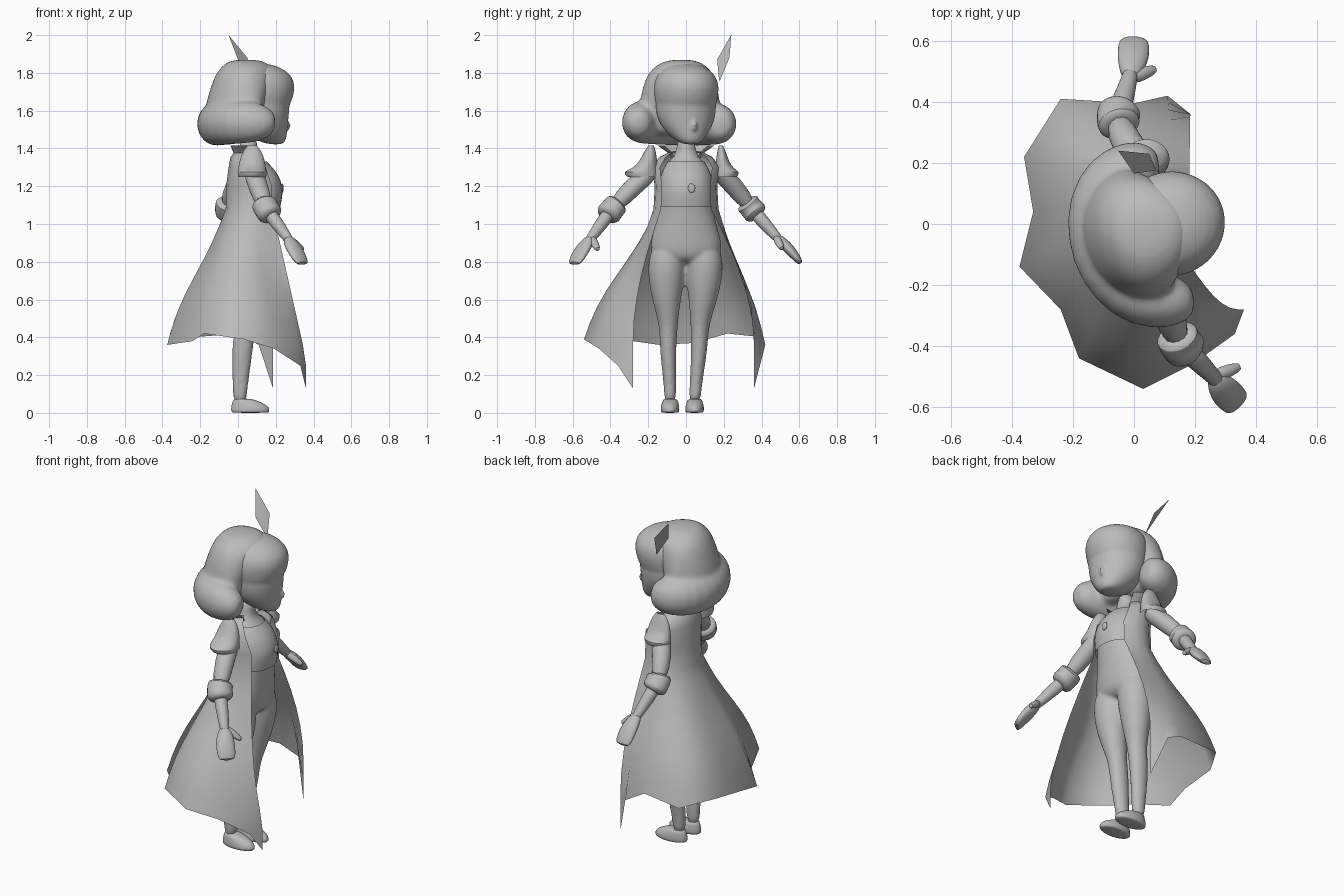
import bpy
import bmesh
from math import cos, sin, pi, radians, tau
from mathutils import Vector, Matrix

cube = bpy.data.objects.get("Cube")
if cube:
    bpy.data.objects.remove(cube, do_unlink=True)

clay = bpy.data.materials.new("clay_grey")
clay.use_nodes = True
colour = (0.5, 0.5, 0.5, 1)
clay.diffuse_color = colour
clay.node_tree.nodes["Principled BSDF"].inputs["Base Color"].default_value = colour

SIDES = 16
HEAD = Matrix.Translation((0.02, -0.03, 0)) @ Matrix.Rotation(radians(17), 4, "Z")


def surface(name, rows, closed=True, caps=True, smooth=1, matrix=None):
    """Skin a list of equally long point rows into one object."""
    bm = bmesh.new()
    grid = [[bm.verts.new(matrix @ Vector(p) if matrix else p) for p in row] for row in rows]
    count = len(rows[0])
    for low, high in zip(grid, grid[1:]):
        for i in range(count if closed else count - 1):
            j = (i + 1) % count
            bm.faces.new((low[i], low[j], high[j], high[i]))
    if closed and caps:
        bm.faces.new(grid[0])
        bm.faces.new(grid[-1])
    bmesh.ops.recalc_face_normals(bm, faces=bm.faces)
    mesh = bpy.data.meshes.new(name)
    bm.to_mesh(mesh)
    bm.free()
    mesh.materials.append(clay)
    obj = bpy.data.objects.new(name, mesh)
    bpy.context.collection.objects.link(obj)
    bpy.ops.object.select_all(action="DESELECT")
    obj.select_set(True)
    bpy.context.view_layer.objects.active = obj
    bpy.ops.object.shade_smooth_by_angle(angle=radians(60))
    if smooth:
        subdivision = obj.modifiers.new("subdivision", "SUBSURF")
        subdivision.levels = subdivision.render_levels = smooth
    return obj


def blend(name, parts, voxel, rounds):
    """Fuse overlapping closed parts into one soft form."""
    bpy.ops.object.select_all(action="DESELECT")
    for part in parts:
        part.select_set(True)
    bpy.context.view_layer.objects.active = parts[0]
    bpy.ops.object.join()
    obj = parts[0]
    obj.name = name
    fuse = obj.modifiers.new("fuse", "REMESH")
    fuse.mode = "VOXEL"
    fuse.voxel_size = voxel
    fuse.use_smooth_shade = True
    soften = obj.modifiers.new("soften", "SMOOTH")
    soften.iterations = rounds


def ring(z, cx, cy, rx, ry, back=None):
    """Level ellipse; back gives a different depth behind the centre."""
    points = []
    for i in range(SIDES):
        a = tau * i / SIDES
        depth = back if back and cos(a) < 0 else rx
        points.append((cx + depth * cos(a), cy + ry * sin(a), z))
    return points


def stack(name, rings, **options):
    return surface(name, [ring(*r) for r in rings], **options)


def limb(name, path, radii):
    """Tube along a path; each radius is (width, thickness)."""
    path = [Vector(p) for p in path]
    rows = []
    for i, p in enumerate(path):
        d = (path[min(i + 1, len(path) - 1)] - path[max(i - 1, 0)]).normalized()
        u = d.cross(Vector((0, 0, 1))).normalized()
        v = u.cross(d)
        w, t = radii[i]
        rows.append([p + u * w * cos(tau * k / 12) + v * t * sin(tau * k / 12) for k in range(12)])
    return surface(name, rows)


def ball(name, centre, size, matrix=None):
    x, y, z = centre
    rows = []
    for i in range(1, 10):
        a = radians(18 * i)
        rows.append(ring(z - size[2] * cos(a), x, y, size[0] * sin(a), size[1] * sin(a)))
    return surface(name, rows, matrix=matrix)


# Body from hips to neck, fused with the legs; shoes lean slightly to one side
figure = [stack("body", [
    (.79, .075, 0, .06, .1), (.82, .075, 0, .1, .17), (.87, .075, 0, .115, .2),
    (.95, .08, 0, .117, .18), (1.05, .09, 0, .115, .15), (1.18, .1, 0, .13, .135),
    (1.27, .09, 0, .11, .13), (1.34, .06, 0, .07, .09), (1.37, .05, 0, .052, .052),
    (1.47, .06, 0, .048, .048)])]
for side, label in ((1, "left"), (-1, "right")):
    def placed(rings):
        return [(z, x, side * y - .02 * (1 - z / .9), rx, ry) for z, x, y, rx, ry in rings]
    figure.append(stack(label + "_leg", placed([
        (.9, .075, .09, .09, .085), (.8, .073, .1, .104, .104), (.7, .07, .1, .096, .096),
        (.58, .06, .096, .076, .074), (.47, .042, .083, .056, .05), (.38, .027, .083, .058, .046),
        (.28, .02, .08, .053, .041), (.15, .011, .068, .042, .033), (.04, .01, .065, .036, .033)])))
    stack(label + "_shoe", placed([
        (0, .065, .065, .096, .044), (.005, .065, .065, .104, .05), (.03, .065, .065, .104, .051),
        (.055, .05, .065, .082, .044), (.078, .02, .065, .046, .037)]))
blend("body_and_legs", figure, .011, 4)

# Vest
stack("vest", [
    (1.09, .1, 0, .127, .15), (1.13, .1, 0, .135, .15), (1.19, .1, 0, .144, .146),
    (1.27, .09, 0, .125, .138), (1.33, .07, 0, .085, .1)], caps=False)
ball("vest_button", (.234, .03, 1.19), (.008, .02, .025))

# Long coat: bodice rings running into a flared skirt, open at the front
COLUMNS = 13
hem = [(.36, -.28, .13), (.33, -.36, .25), (.19, -.46, .34), (.03, -.54, .39),
       (-.18, -.44, .42), (-.24, -.28, .38), (-.375, -.14, .36), (-.33, .04, .37),
       (-.36, .22, .42), (-.24, .41, .4), (0, .395, .42), (.11, .42, .36), (.185, .36, .13)]


def arc(z, cx, rx, ry, start=50):
    """Level arc round the back, open towards the front."""
    points = []
    for i in range(COLUMNS):
        a = -radians(start + (360 - 2 * start) * i / (COLUMNS - 1))
        points.append(Vector((cx + rx * cos(a), ry * sin(a), z)))
    return points


waist = arc(1.08, .085, .15, .172)
rows = [arc(1.385, .045, .06, .08), arc(1.355, .05, .09, .14), arc(1.3, .07, .12, .18),
        arc(1.2, .085, .148, .166), waist]
for step in range(1, 9):
    t = step / 8
    row = []
    for top, end in zip(waist, hem):
        if end[2] < .2:
            ahead, aside = min(1, 1.2 * t), sin(pi / 2 * min(1, t / .75))
        else:
            ahead = aside = t - .04 * sin(tau * t) + .04 * sin(pi * t)
        row.append((top.x + (end[0] - top.x) * ahead, top.y + (end[1] - top.y) * aside,
                    top.z + (end[2] - top.z) * t))
    rows.append(row)
surface("long_coat", rows, closed=False, smooth=0)
surface("coat_collar", [arc(1.35, .045, .065, .075), arc(1.38, .045, .07, .1),
                        arc(1.415, .045, .085, .15)], closed=False, smooth=0)

# Arms: one hangs to the side, the other reaches forward
arms = {
    "left": [(.06, .16, 1.3), (-.025, .255, 1.2), (-.055, .345, 1.085),
             (-.015, .475, .935), (-.002, .55, .865), (0, .61, .79)],
    "right": [(.075, -.16, 1.3), (.105, -.28, 1.2), (.15, -.39, 1.08),
              (.26, -.5, .93), (.3, -.55, .865), (.345, -.595, .785)],
}
for label, path in arms.items():
    shoulder, mid, elbow, wrist, palm, tip = [Vector(p) for p in path]
    limb(label + "_sleeve", [shoulder, mid, elbow], [(.06, .055), (.054, .052), (.048, .046)])
    limb(label + "_forearm", [elbow, elbow.lerp(wrist, .5), wrist, wrist.lerp(palm, .4)],
         [(.04, .04), (.037, .037), (.027, .027), (.026, .023)])
    before, after = elbow.lerp(mid, .3), elbow.lerp(wrist, .3)
    limb(label + "_cuff", [before, before.lerp(elbow, .3), elbow, elbow.lerp(after, .6), after],
         [(.05, .05), (.078, .07), (.07, .062), (.08, .072), (.05, .05)])
    limb(label + "_hand", [wrist, wrist.lerp(palm, .5), palm, palm.lerp(tip, .6), tip],
         [(.026, .024), (.045, .03), (.055, .029), (.053, .023), (.046, .014)])
    reach = Vector((.09, .035, -.07))
    limb(label + "_thumb", [wrist, wrist + reach * .6, wrist + reach],
         [(.024, .022), (.023, .02), (.013, .013)])

    # Flared cap over the shoulder, rim turned under; wider on the raised side
    s, x, flare = (1, .04, .55) if label == "left" else (-1, .075, 1)
    stack(label + "_shoulder_cap", [
        (z, x, s * (.185 + flare * shift), rx, ry * (.4 + .6 * flare)) for z, shift, rx, ry in (
            (1.415, 0, .025, .015), (1.385, .005, .052, .032), (1.33, .015, .07, .048),
            (1.295, .03, .074, .068), (1.275, .055, .08, .1), (1.25, .043, .076, .085))],
        caps=False)

# Head: face, nose and the domed fringe above the brow
blend("head", [
    stack("face", [
        (1.42, .19, 0, .035, .035), (1.44, .165, 0, .08, .072), (1.49, .125, 0, .125, .12),
        (1.54, .11, 0, .143, .15), (1.6, .1, 0, .159, .166), (1.68, .1, 0, .165, .165),
        (1.76, .09, 0, .14, .14), (1.8, .08, 0, .08, .08)], matrix=HEAD),
    ball("nose", (.25, 0, 1.52), (.022, .014, .03), HEAD),
    stack("fringe", [
        (1.57, .09, 0, .13, .135), (1.62, .1, 0, .161, .163), (1.69, .105, 0, .183, .177),
        (1.75, .105, 0, .186, .176), (1.8, .1, 0, .163, .15), (1.835, .09, 0, .11, .105),
        (1.85, .09, 0, .045, .045)], matrix=HEAD)], .009, 6)

# Bobbed hair: a crown sitting on a thick roll that curls round to both cheeks
blend("hair", [
    stack("crown", [
        (1.46, 0, 0, .05, .17, .14), (1.52, 0, 0, .08, .21, .18), (1.58, 0, 0, .09, .23, .2),
        (1.65, 0, 0, .12, .222, .188), (1.73, 0, 0, .16, .206, .163), (1.8, 0, 0, .17, .18, .135),
        (1.84, .01, 0, .15, .135, .11), (1.862, .01, 0, .11, .09, .08),
        (1.87, .02, 0, .05, .04, .04)], matrix=HEAD),
    limb("roll", [
        (.2, -.25, 1.53), (.155, -.255, 1.535), (.08, -.25, 1.54), (-.01, -.225, 1.54),
        (-.085, -.14, 1.535), (-.118, -.04, 1.53), (-.118, .06, 1.53), (-.075, .145, 1.53),
        (0, .18, 1.53), (.055, .19, 1.53), (.085, .19, 1.53)],
        [(.045, .045), (.08, .09), (.104, .116), (.108, .12), (.11, .122), (.108, .12),
         (.108, .12), (.108, .118), (.105, .112), (.08, .09), (.04, .05)])], .012, 8)

# Feather standing in the hair
surface("feather", [
    [(.07, .175, 1.76), (.07, .18, 1.76)],
    [(0, .165, 1.87), (.05, .23, 1.88)],
    [(-.05, .238, 2), (-.05, .24, 2)]], closed=False, smooth=0)
